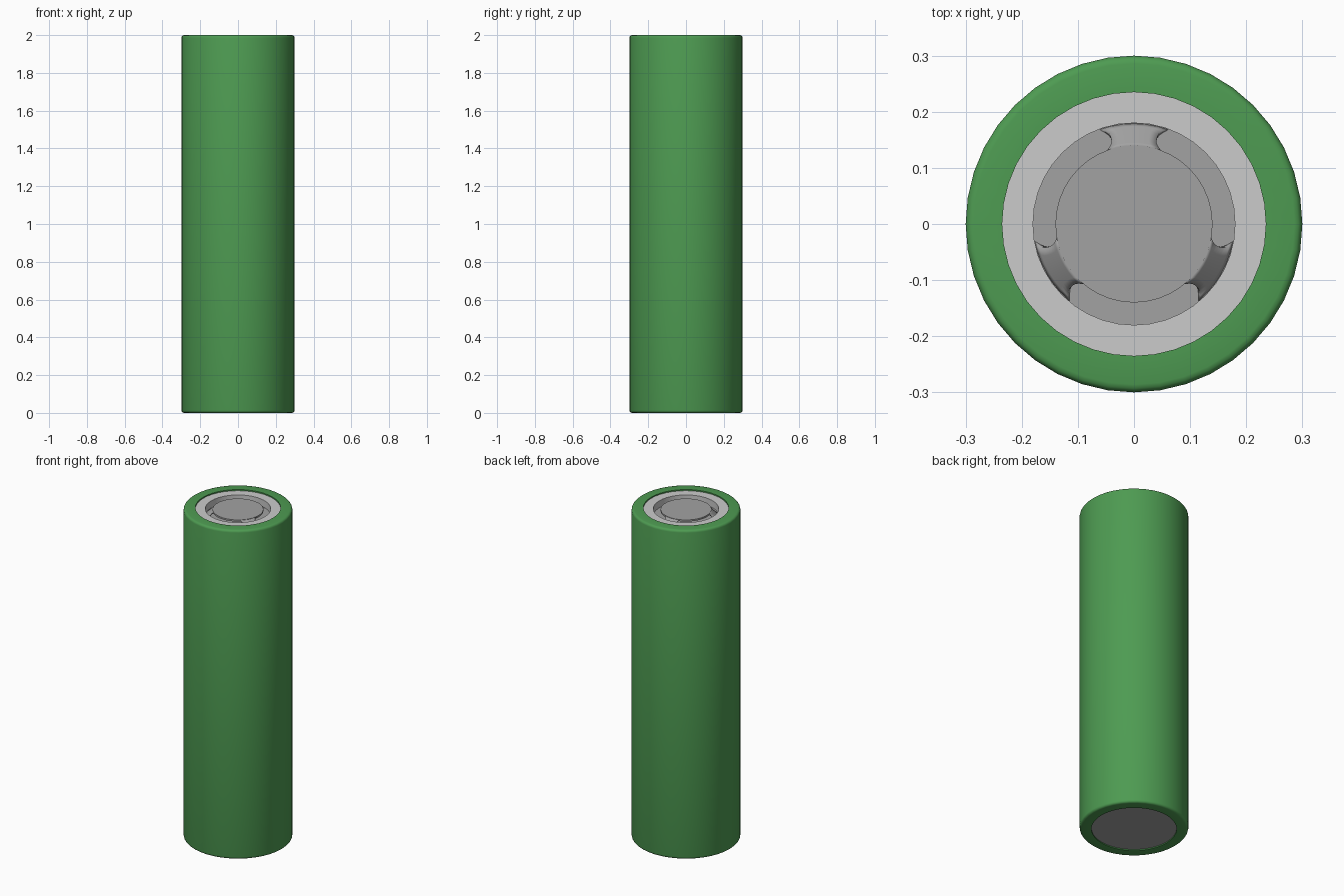
import bpy, bmesh
from math import sin, cos, pi, radians

if "Cube" in bpy.data.objects:
    bpy.data.objects.remove(bpy.data.objects["Cube"])

SEG = 40
TOP = 2.0
FLOOR_Z = 1.95
GREEN = (0.076, 0.328, 0.084)
STEEL = (0.365, 0.365, 0.365)


def finish(name, bm, colour=None):
    bmesh.ops.remove_doubles(bm, verts=bm.verts, dist=1e-5)
    bmesh.ops.recalc_face_normals(bm, faces=bm.faces)
    mesh = bpy.data.meshes.new(name)
    bm.to_mesh(mesh)
    bm.free()
    ob = bpy.data.objects.new(name, mesh)
    bpy.context.collection.objects.link(ob)
    if colour:
        mat = bpy.data.materials.new(name + "_colour")
        mat.diffuse_color = (*colour, 1)
        mat.use_nodes = True
        mat.node_tree.nodes["Principled BSDF"].inputs["Base Color"].default_value = mat.diffuse_color
        mesh.materials.append(mat)
    bpy.ops.object.select_all(action='DESELECT')
    ob.select_set(True)
    bpy.context.view_layer.objects.active = ob
    bpy.ops.object.shade_smooth_by_angle(angle=radians(32))
    return ob


def lathe(name, profile, colour=None):
    """Revolve (radius, z) points around the z axis."""
    bm = bmesh.new()
    vs = [bm.verts.new((r, 0, z)) for r, z in profile]
    edges = [bm.edges.new(p) for p in zip(vs, vs[1:])]
    bmesh.ops.spin(bm, geom=vs + edges, cent=(0, 0, 0), axis=(0, 0, 1),
                   angle=2 * pi, steps=SEG, use_merge=True)
    return finish(name, bm, colour)


# Green wrap with rounded shoulders and lips folded over both ends
b = 0.014
low = [(0.3 - b + b * sin(a), b - b * cos(a)) for a in (0, pi / 6, pi / 3, pi / 2)]
high = [(r, TOP - z) for r, z in reversed(low)]
lathe("sleeve", [(0.235, 0.008), (0.235, 0)] + low + high
      + [(0.235, TOP), (0.235, TOP - 0.008)], GREEN)

# Metal can with its flat base
lathe("can", [(0, 0.006), (0.288, 0.006), (0.288, 1.993), (0.24, 1.993)], STEEL)

# Pale insulating ring around the terminal well
lathe("insulator_ring", [(0.24, 1.993), (0.18, 1.993), (0.18, FLOOR_Z)])

# Floor of the well
lathe("well_floor", [(0.18, FLOOR_Z), (0, FLOOR_Z)], STEEL)

# Raised contact button
lathe("terminal_button", [(0, 1.99), (0.14, 1.99), (0.14, 1.98), (0, 1.98)], STEEL)

# Three sloping legs, waisted between the rounded vent windows
bm = bmesh.new()
ROWS, COLS = 8, 6
for centre in (90, 210, 330):
    grid = []
    for i in range(ROWS + 1):
        t = i / ROWS
        half = radians(15 + 5 * abs(2 * t - 1) ** 3)
        r = 0.14 + 0.039 * t
        z = 1.988 + (FLOOR_Z - 1.988) * t
        row = []
        for j in range(COLS + 1):
            a = radians(centre) + half * (2 * j / COLS - 1)
            row.append(bm.verts.new((r * cos(a), r * sin(a), z)))
        grid.append(row)
    for r0, r1 in zip(grid, grid[1:]):
        for j in range(COLS):
            bm.faces.new((r0[j], r1[j], r1[j + 1], r0[j + 1]))
legs = finish("terminal_legs", bm, STEEL)
solid = legs.modifiers.new("thickness", 'SOLIDIFY')
solid.thickness = 0.008
solid.offset = -1
